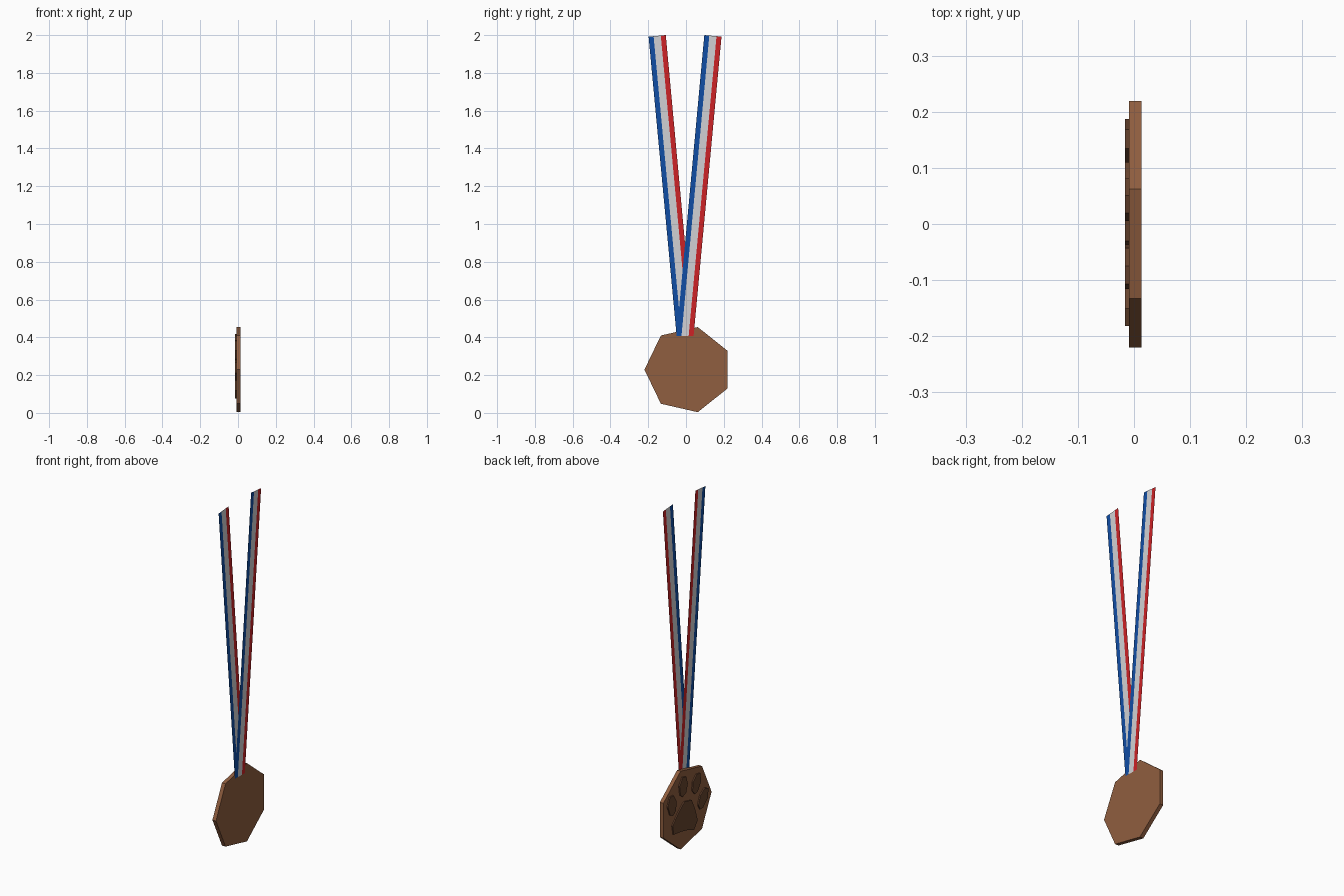
import bpy, bmesh, math
from mathutils import Vector

if "Cube" in bpy.data.objects:
    bpy.data.objects.remove(bpy.data.objects["Cube"])


def material(name, rgb):
    m = bpy.data.materials.new(name)
    m.diffuse_color = (*rgb, 1)
    m.use_nodes = True
    m.node_tree.nodes["Principled BSDF"].inputs["Base Color"].default_value = m.diffuse_color
    return m


BRONZE = material("bronze", (0.279, 0.112, 0.050))
DARK = material("dark_bronze", (0.138, 0.058, 0.028))
BLUE = material("ribbon_blue", (0.005, 0.075, 0.376))
WHITE = material("ribbon_white", (0.64, 0.64, 0.66))
RED = material("ribbon_red", (0.61, 0.016, 0.019))

CENTRE = Vector((0.011, 0.228))      # disc centre in (y, z)
TILT = math.tau / 28                 # paw stands square to the disc's top edge


def finish(name, bm, mats):
    me = bpy.data.meshes.new(name)
    bm.to_mesh(me)
    bm.free()
    for m in mats:
        me.materials.append(m)
    ob = bpy.data.objects.new(name, me)
    bpy.context.collection.objects.link(ob)
    return ob


def plate(name, outline, x0, x1, mat):
    """Solid plate: a (y, z) outline extruded along x."""
    bm = bmesh.new()
    face = bm.faces.new([bm.verts.new((x0, y, z)) for y, z in outline])
    new = bmesh.ops.extrude_face_region(bm, geom=[face])["geom"]
    for v in new:
        if isinstance(v, bmesh.types.BMVert):
            v.co.x = x1
    bmesh.ops.recalc_face_normals(bm, faces=bm.faces[:])
    return finish(name, bm, [mat])


def turn(u, v, a):
    return (u * math.cos(a) - v * math.sin(a), u * math.sin(a) + v * math.cos(a))


def on_disc(u, v):
    y, z = turn(u, v, TILT)
    return (CENTRE.x + y, CENTRE.y + z)


# seven-sided medal disc, one corner pointing to -y
disc = []
for k in range(7):
    a = math.pi + k * math.tau / 7
    disc.append((CENTRE.x + 0.231 * math.cos(a), CENTRE.y + 0.231 * math.sin(a) + 0.001))
plate("medal_disc", disc, -0.009, 0.0134, BRONZE)

# raised paw: main pad
half = [(0.034, 0.035), (0.078, -0.02), (0.117, -0.085), (0.095, -0.135), (0.03, -0.128)]
pad = half + [(-u, v) for u, v in reversed(half)]
plate("paw_pad", [on_disc(u, v) for u, v in pad], -0.016, -0.008, DARK)

# raised paw: mirrored toes (centre u, v, half width, half length, outward lean)
for label, cu, cv, w, h, lean in [("inner_toe", 0.062, 0.121, 0.038, 0.056, 6),
                                  ("outer_toe", 0.146, 0.028, 0.039, 0.060, 20)]:
    for side in (1, -1):
        pts = []
        for fu, fv in [(0.35, 1), (1, 0.2), (0.6, -0.75), (0.05, -1), (-0.75, -0.7), (-1, 0.15), (-0.5, 0.9)]:
            u, v = turn(fu * w, fv * h, -math.radians(lean))
            pts.append(on_disc(side * (cu + u), cv + v))
        plate(f"{label}_{'right' if side > 0 else 'left'}", pts, -0.016, -0.008, DARK)


def ribbon(name, top, bottom, x):
    """Thin three-stripe strap between two (y, z) edges, lowest y first."""
    bm = bmesh.new()
    rows = []
    for a, b in (bottom, top):
        a, b = Vector(a), Vector(b)
        rows.append([bm.verts.new((x, *a.lerp(b, t))) for t in (0, 0.29, 0.71, 1)])
    for i in range(3):
        f = bm.faces.new((rows[0][i], rows[0][i + 1], rows[1][i + 1], rows[1][i]))
        f.material_index = i
    finish(name, bm, [BLUE, WHITE, RED])


# neck ribbons lying on the plain side of the disc
ribbon("ribbon_left", ((-0.198, 1.992), (-0.107, 2.0)), ((-0.050, 0.412), (0.040, 0.408)), 0.0150)
ribbon("ribbon_right", ((0.097, 2.0), (0.188, 1.992)), ((-0.050, 0.408), (0.040, 0.406)), 0.0156)
